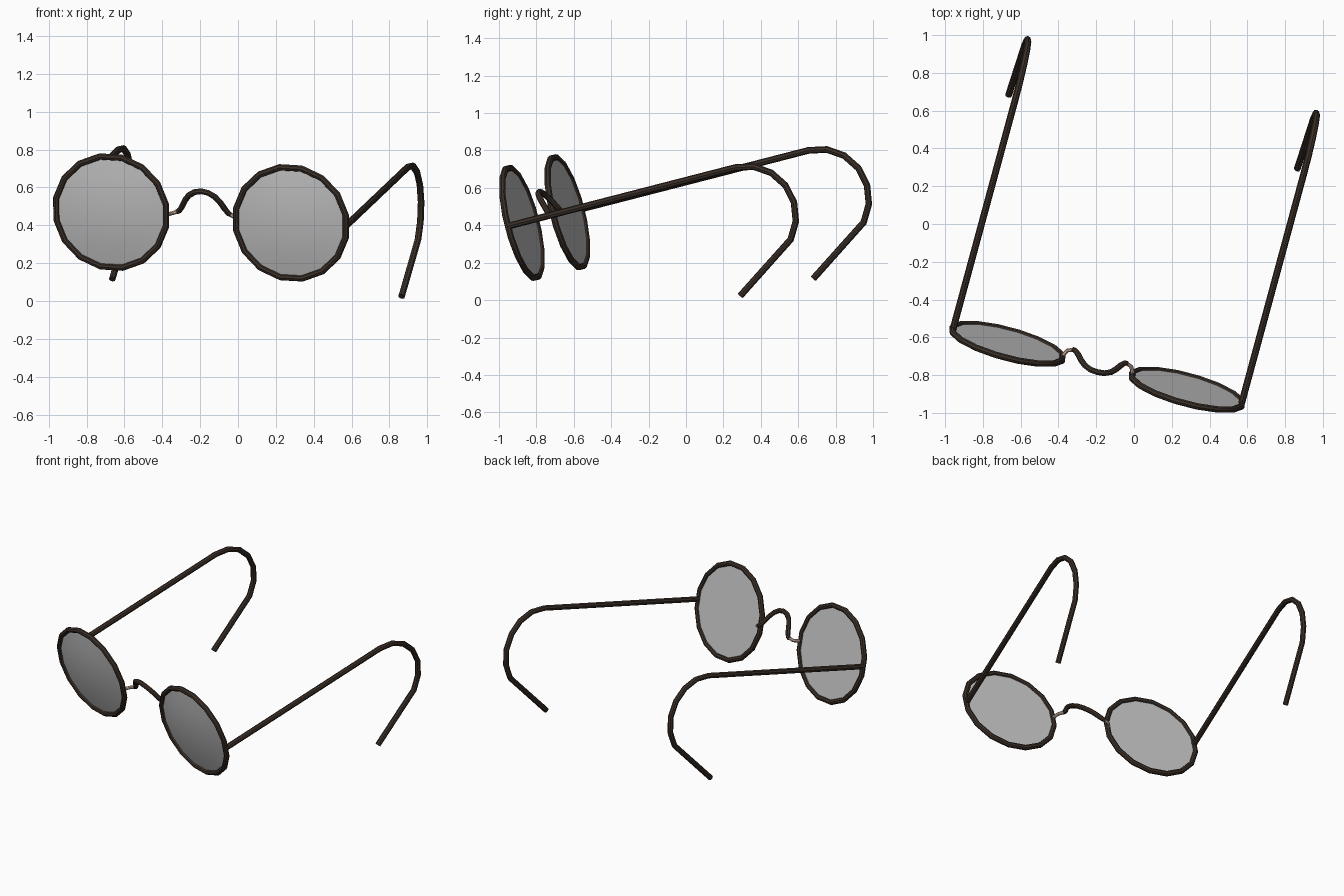
import bpy, bmesh, math
from mathutils import Matrix, Vector

cube = bpy.data.objects.get("Cube")
if cube:
    bpy.data.objects.remove(cube)


def material(name, color, roughness=0.6):
    m = bpy.data.materials.new(name)
    m.use_nodes = True
    m.diffuse_color = (*color, 1)
    node = m.node_tree.nodes["Principled BSDF"]
    node.inputs["Base Color"].default_value = (*color, 1)
    node.inputs["Roughness"].default_value = roughness
    return m


brown = material("dark brown metal", (0.045, 0.03, 0.022))
grey = material("grey glass", (0.55, 0.55, 0.55))
pink = material("pale pink metal", (0.6, 0.45, 0.36))

# Resting pose: local x runs across the lenses, local y back along the arms
across = Vector((0.967, -0.247, -0.058)).normalized()
up = across.cross(Vector((0.235, 0.942, 0.241))).normalized()
back = up.cross(across)
pose = Matrix((across, back, up)).transposed().to_4x4()
pose.translation = (-0.195, -0.756, 0.4415)

LENS_X = 0.491
RIM = 0.305
SIDES = 16
HALF_STEP = math.pi / SIDES


def add_object(name, mesh, mat):
    mesh.materials.clear()
    mesh.materials.append(mat)
    mesh.shade_smooth()
    mesh.set_sharp_from_angle(angle=math.radians(32))
    obj = bpy.data.objects.new(name, mesh)
    bpy.context.collection.objects.link(obj)
    obj.matrix_world = pose
    return obj


def tube(name, points, radius, mat, closed=False, taper=None):
    """Eight-sided wire along straight segments, turned into a mesh."""
    curve = bpy.data.curves.new(name, "CURVE")
    curve.dimensions = "3D"
    curve.bevel_depth = radius
    curve.bevel_resolution = 2
    curve.use_fill_caps = True
    spline = curve.splines.new("POLY")
    spline.points.add(len(points) - 1)
    for i, p in enumerate(points):
        spline.points[i].co = (*p, 1)
        spline.points[i].radius = taper[i] if taper else 1
    spline.use_cyclic_u = closed
    helper = bpy.data.objects.new(name + " path", curve)
    bpy.context.collection.objects.link(helper)
    graph = bpy.context.evaluated_depsgraph_get()
    mesh = bpy.data.meshes.new_from_object(helper.evaluated_get(graph))
    mesh.name = name
    bpy.data.objects.remove(helper)
    bpy.data.curves.remove(curve)
    return add_object(name, mesh, mat)


def lens(name, cx):
    """Disc with a domed front and a flat back, spun from a profile."""
    bm = bmesh.new()
    profile = [(0, -0.03), (0.1, -0.027), (0.2, -0.017), (RIM, 0), (RIM, 0.004), (0, 0.004)]
    verts = [bm.verts.new((r, y, 0)) for r, y in profile]
    edges = [bm.edges.new(pair) for pair in zip(verts, verts[1:])]
    bmesh.ops.rotate(bm, verts=verts, matrix=Matrix.Rotation(HALF_STEP, 3, "Y"))
    bmesh.ops.spin(bm, geom=verts + edges, cent=(0, 0, 0), axis=(0, 1, 0),
                   angle=math.tau, steps=SIDES)
    bmesh.ops.remove_doubles(bm, verts=bm.verts, dist=0.0005)
    bmesh.ops.recalc_face_normals(bm, faces=bm.faces)
    bmesh.ops.translate(bm, verts=bm.verts, vec=(cx, 0, 0))
    mesh = bpy.data.meshes.new(name)
    bm.to_mesh(mesh)
    bm.free()
    add_object(name, mesh, grey)


# Arm outline in (back, up): straight, then a hook behind the ear
hook = Vector((1.297, -0.265))
arm = [(0, 0)]
for i in range(7):
    a = math.radians(90 - 22 * i)
    arm.append((hook.x + 0.267 * math.cos(a), hook.y + 0.267 * math.sin(a)))
arm.append((1.15, -0.668))

for side, label in ((1, "left"), (-1, "right")):
    cx = side * LENS_X
    # Rim and lens
    angles = [HALF_STEP * (2 * i + 1) for i in range(SIDES)]
    ring = [(cx + RIM * math.cos(a), 0, RIM * math.sin(a)) for a in angles]
    tube(label + "_rim", ring, 0.0175, brown, closed=True)
    lens(label + "_lens", cx)
    # Arm with ear hook
    tube(label + "_arm", [(side * 0.79, y, z) for y, z in arm], 0.018, brown)
    # Small joint between rim and bridge
    joint = [(0.192, 0, 0), (0.186, 0.025, 0), (0.174, 0.047, 0), (0.145, 0.06, 0.008)]
    tube(label + "_bridge_joint", [(side * x, y, z) for x, y, z in joint], 0.011, pink)

# Arched bridge, mirrored about its top
half = [(0.15, 0.061, 0.006), (0.135, 0.06, 0.014), (0.117, 0.05, 0.04),
        (0.096, 0.033, 0.08), (0.071, 0.018, 0.112), (0.037, 0.009, 0.134)]
arch = half + [(0, 0.007, 0.141)] + [(-x, y, z) for x, y, z in reversed(half)]
sizes = [0.8, 0.9, 1, 1, 1, 1]
tube("bridge", arch, 0.016, brown, taper=sizes + [1] + sizes[::-1])
